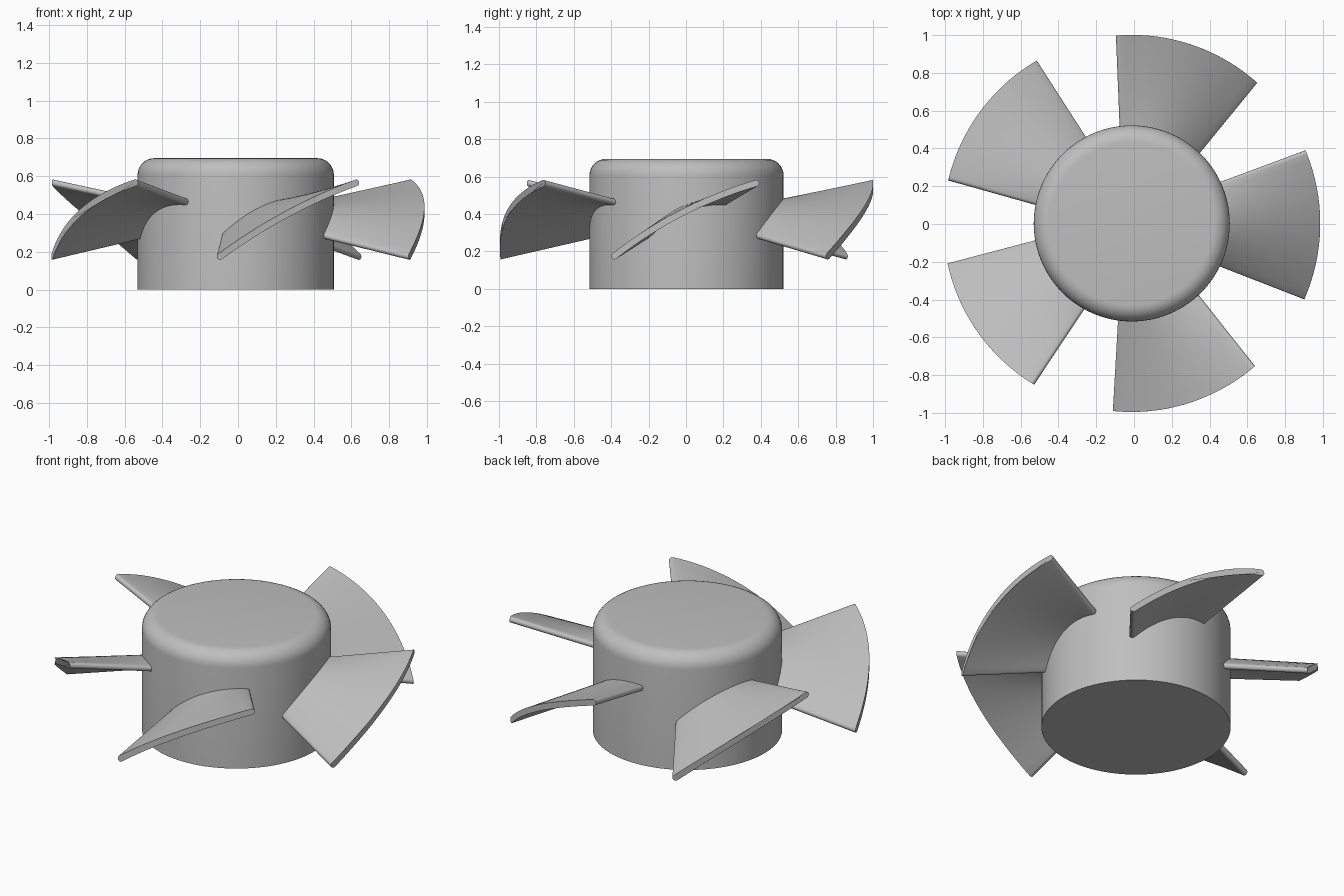
import bpy, bmesh
from math import sin, cos, pi, radians, hypot, atan2
from mathutils import Vector, Matrix

cube = bpy.data.objects.get("Cube")
if cube:
    bpy.data.objects.remove(cube)

CENTRE = Vector((-0.012, 0.003, 0))
HUB_R, HUB_H, FILLET = 0.519, 0.695, 0.088
TIP_R, HALF_T = 0.998, 0.0175

grey = bpy.data.materials.new("plain grey")
grey.use_nodes = True
colour = (0.52, 0.52, 0.52, 1)
grey.diffuse_color = colour
grey.node_tree.nodes["Principled BSDF"].inputs["Base Color"].default_value = colour


def finish(name, bm):
    bmesh.ops.recalc_face_normals(bm, faces=bm.faces)
    mesh = bpy.data.meshes.new(name)
    bm.to_mesh(mesh)
    bm.free()
    mesh.materials.append(grey)
    obj = bpy.data.objects.new(name, mesh)
    bpy.context.collection.objects.link(obj)
    bpy.ops.object.select_all(action="DESELECT")
    obj.select_set(True)
    bpy.context.view_layer.objects.active = obj
    bpy.ops.object.shade_smooth_by_angle(angle=radians(35))
    return obj


def skin(bm, loops):
    """Bridge closed loops in order and cap both ends."""
    rings = [[bm.verts.new(p) for p in loop] for loop in loops]
    n = len(rings[0])
    for a, b in zip(rings, rings[1:]):
        for i in range(n):
            j = (i + 1) % n
            bm.faces.new((a[i], a[j], b[j], b[i]))
    bm.faces.new(rings[0])
    bm.faces.new(rings[-1])


# Hub: solid drum with a rounded top rim
profile = [(HUB_R, 0)]
for k in range(9):
    a = k / 8 * pi / 2
    profile.append((HUB_R - FILLET * (1 - cos(a)), HUB_H - FILLET * (1 - sin(a))))
bm = bmesh.new()
skin(bm, [[(r * cos(i * pi / 48), r * sin(i * pi / 48), z) for i in range(96)]
          for r, z in profile])
hub = finish("hub", bm)
hub.location = CENTRE


def blade_section(radius, half_angle, mid, rise, bow):
    """Cambered strip with rounded edges, wrapped on a cylinder."""
    half = radius * half_angle - HALF_T * 0.9
    steps = 20

    def centre(t):
        return half * t, mid + rise * t + bow * t * t

    def tilt(t):
        return atan2(rise + 2 * bow * t, half)

    ts = [-1 + 2 * i / steps for i in range(steps + 1)]
    path = [(t, pi / 2) for t in ts]
    path += [(1, pi / 2 - k * pi / 8) for k in range(1, 8)]
    path += [(t, -pi / 2) for t in reversed(ts)]
    path += [(-1, -pi / 2 - k * pi / 8) for k in range(1, 8)]
    loop = []
    for t, turn in path:
        u, z = centre(t)
        a = tilt(t) + turn
        u += HALF_T * cos(a)
        z += HALF_T * sin(a)
        loop.append(Vector((radius * cos(u / radius), radius * sin(u / radius), z)))
    return loop


# Blades: five twisted fans ruled from hub to tip
root = blade_section(HUB_R, radians(25.4), 0.43, 0.09, -0.055)
tip = blade_section(TIP_R, radians(23.2), 0.415, 0.195, -0.045)
for n in range(5):
    bm = bmesh.new()
    skin(bm, [[p.lerp(q, -0.1 + 1.1 * k / 8) for p, q in zip(root, tip)]
              for k in range(9)])
    spin = Matrix.Rotation(n * 2 * pi / 5 - 0.008, 4, "Z")
    bmesh.ops.transform(bm, matrix=spin, verts=bm.verts)
    blade = finish("blade_%d" % (n + 1), bm)
    blade.location = CENTRE
